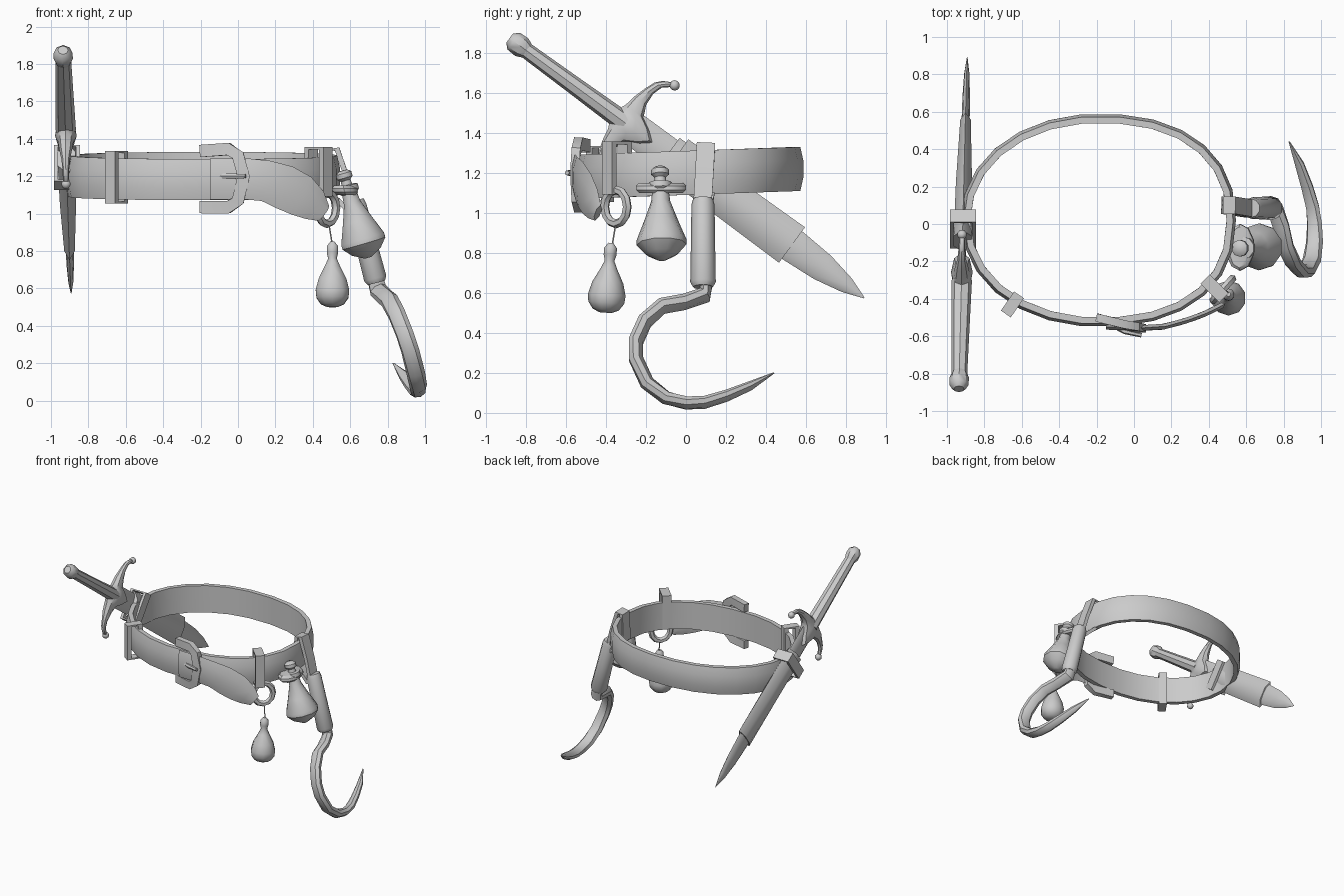
import bpy, bmesh, math
from mathutils import Vector as V

cube = bpy.data.objects.get("Cube")
if cube:
    bpy.data.objects.remove(cube, do_unlink=True)

grey = bpy.data.materials.new("plain grey")
grey.use_nodes = True
grey.diffuse_color = (0.6, 0.6, 0.6, 1)
grey.node_tree.nodes["Principled BSDF"].inputs["Base Color"].default_value = (0.6, 0.6, 0.6, 1)

X, Y, Z = V((1, 0, 0)), V((0, 1, 0)), V((0, 0, 1))
BOX = [(-1, -1), (1, -1), (1, 1), (-1, 1)]
LENS = [(0, -1), (1, -.45), (1, .45), (0, 1), (-1, .45), (-1, -.45)]


def ring(n):
    return [(math.cos(2 * math.pi * i / n), math.sin(2 * math.pi * i / n)) for i in range(n)]


def tube(name, pts, sizes, section, up, closed=False, tangent=None, angle=40):
    """Sweep a section along points; sizes are (side, up) half widths."""
    pts = [V(p) for p in pts]
    n, m = len(pts), len(section)
    if not isinstance(sizes, list):
        sizes = [sizes] * n
    bm = bmesh.new()
    rows = []
    for i, p in enumerate(pts):
        if closed:
            t = pts[(i + 1) % n] - pts[i - 1]
        else:
            t = pts[min(i + 1, n - 1)] - pts[max(i - 1, 0)]
        t = tangent or t.normalized()
        side = t.cross(up).normalized()
        top = side.cross(t).normalized()
        a, b = sizes[i]
        rows.append([bm.verts.new(p + side * u * a + top * v * b) for u, v in section])
    for i in range(n if closed else n - 1):
        r, s = rows[i], rows[(i + 1) % n]
        for j in range(m):
            k = (j + 1) % m
            bm.faces.new((r[j], r[k], s[k], s[j]))
    if not closed:
        bm.faces.new(rows[0])
        bm.faces.new(rows[-1])
    bmesh.ops.recalc_face_normals(bm, faces=bm.faces[:])
    mesh = bpy.data.meshes.new(name)
    bm.to_mesh(mesh)
    bm.free()
    obj = bpy.data.objects.new(name, mesh)
    bpy.context.collection.objects.link(obj)
    finish(obj, angle)


def finish(obj, angle=40):
    if not obj.data.materials:
        obj.data.materials.append(grey)
    bpy.ops.object.select_all(action='DESELECT')
    obj.select_set(True)
    bpy.context.view_layer.objects.active = obj
    bpy.ops.object.shade_smooth_by_angle(angle=math.radians(angle))


def ball(name, loc, r):
    bpy.ops.mesh.primitive_uv_sphere_add(segments=10, ring_count=6, radius=r, location=loc)
    bpy.context.object.name = name
    finish(bpy.context.object)


def turned(name, start, axis, profile, sides=10, squash=1):
    """Turned shape from (distance, radius) pairs along an axis."""
    start, axis = V(start), V(axis).normalized()
    tube(name, [start + axis * d for d, r in profile],
         [(r, r * squash) for d, r in profile], ring(sides), X, tangent=axis)


def belt_loop(name, centre, out, depth, height, width):
    """Flat strap wrapped round the belt, facing outward."""
    c, out = V(centre), V(out).normalized()
    pts = [c + out * depth * u + Z * height * v for u, v in BOX]
    tube(name, pts, (.018, width), BOX, out.cross(Z), closed=True)


# Belt: a rounded, slightly tilted band
def belt_point(a):
    c, s = math.cos(a), math.sin(a)
    e = 2 / 2.3 if c > 0 else 1 / 1.03
    x = -.19 + .71 * math.copysign(abs(c) ** e, c)
    y = .02 + .545 * math.copysign(abs(s) ** e, s)
    return (x, y, 1.2 + .035 * y)


tube("belt", [belt_point(2 * math.pi * i / 26) for i in range(26)], (.025, .11),
     [(-1, -1), (.4, -1), (1, -.4), (1, .4), (.4, 1), (-1, 1)], Z, closed=True, angle=60)

# Hanging belt end
tail = [(-.15, -.55, 1.185, .11), (.05, -.555, 1.185, .11), (.15, -.55, 1.175, .11),
        (.25, -.525, 1.14, .12), (.34, -.495, 1.095, .115), (.41, -.465, 1.045, .09),
        (.46, -.44, 1.0, .05)]
tube("belt_tail", [p[:3] for p in tail], [(.015, p[3]) for p in tail], LENS, Z)

# Buckle and prong
outline = [(-.2, 1.335), (-.05, 1.345), (0, 1.31), (.03, 1.2), (0, 1.07), (-.05, 1.035), (-.2, 1.035)]
tube("buckle", [(x, -.55 - .25 * x, z) for x, z in outline], (.033, .022), BOX, Y)
tube("buckle_prong", [(-.16, -.52, 1.2), (-.05, -.575, 1.2), (.04, -.595, 1.2)],
     [(.01, .012), (.014, .018), (.012, .012)], ring(6), Z)

# Straps round the belt
belt_loop("right_belt_loop", (-.65, -.43, 1.195), (-.55, -.8, 0), .045, .135, .032)
belt_loop("pouch_loop", (.43, -.345, 1.225), (.7, -.7, 0), .055, .125, .035)

# Ring, cord and pouch
ring_axis = V((.75, -.66, 0))
around = ring_axis.cross(Z).normalized()
tube("pouch_ring", [V((.475, -.35, 1.03)) + around * .075 * u + Z * .085 * v for u, v in ring(12)],
     (.023, .023), ring(6), ring_axis, closed=True)
tube("pouch_cord", [(.485, -.35, .95), (.505, -.37, .83)], (.004, .004), ring(5), X)
turned("pouch", (.505, -.375, .85), (0, -.08, -1),
       [(0, .012), (.025, .032), (.06, .032), (.09, .024), (.13, .042), (.2, .078),
        (.26, .094), (.3, .09), (.335, .065), (.35, .03)])

# Powder flask with holder and stopper
flask_axis = V((.14, .01, -.48))
turned("flask", (.56, -.13, 1.23), flask_axis,
       [(0, .025), (.015, .045), (.04, .045), (.055, .028), (.08, .03), (.085, .06), (.115, .06),
        (.13, .042), (.18, .048), (.28, .085), (.38, .125), (.405, .125), (.45, .085), (.485, .02)])
tube("flask_holder", [(.575, -.125, 1.10), (.57, -.125, 1.115), (.565, -.125, 1.135), (.562, -.125, 1.15)],
     [(.11, .055), (.125, .075), (.125, .075), (.11, .055)], ring(10), X, tangent=Z)

# Hook: hanging strap, handle and curved point
tube("hook_strap", [(.48, .1, 1.12), (.49, .1, 1.34), (.53, .1, 1.345), (.59, .09, 1.17), (.635, .08, 1.0),
                    (.61, .08, 1.0)], (.014, .046), BOX, Y, closed=True)
turned("hook_handle", (.625, .085, 1.07), (.115, 0, -.44),
       [(0, .05), (.03, .058), (.2, .06), (.43, .064), (.455, .05)])
path = [(.735, .1, .65), (.75, .095, .59), (.785, -.01, .555), (.81, -.12, .535), (.85, -.205, .46),
        (.89, -.25, .36), (.92, -.25, .27), (.95, -.195, .15), (.965, -.1, .075), (.965, 0, .05),
        (.955, .09, .052), (.925, .2, .085), (.885, .32, .135), (.83, .44, .2)]
radii = [.045, .05, .05, .05, .05, .05, .05, .05, .047, .043, .04, .036, .028, .004]
tube("hook", path, [(r * .75, r) for r in radii], ring(8), V((.3, .95, .1)).cross(V((.35, -.2, -.9))))

# Sword: built along its own slanted axis
ALONG, ACROSS = V((0, .807, -.591)), V((0, .591, .807))


def sword_point(t, p=0):
    return V((-.935 + .02 * t, -.85, 1.85)) + ALONG * t + ACROSS * p


def sword_part(name, rows, section):
    tube(name, [sword_point(t) for t, a, b in rows], [(a, b) for t, a, b in rows],
         section, ACROSS, tangent=ALONG)


sword_part("pommel", [(-.04, .028, .028), (-.015, .05, .052), (.035, .052, .055), (.07, .04, .04)], ring(8))
sword_part("grip", [(.05, .042, .04), (.35, .048, .045), (.68, .055, .052)], ring(8))
sword_part("blade", [(.7, .02, .085), (1.72, .022, .085), (1.9, .02, .072), (2.05, .014, .042),
                     (2.157, .002, .003)], ring(8))
sword_part("scabbard", [(.94, .048, .1), (1.3, .043, .105), (1.71, .028, .11)], LENS)

# Crescent guard, mirrored across the sword axis
arm = [(.04, .71, .1, .05), (.075, .68, .055, .042), (.135, .672, .036, .035), (.2, .68, .024, .022),
       (.25, .698, .022, .018), (.28, .73, .026, .016), (.3, .755, .014, .014)]
rows = [(-p, t, a, x) for p, t, a, x in reversed(arm)] + [(0, .735, .13, .058)] + arm
tube("guard", [sword_point(t, p) for p, t, a, x in rows], [(x, a) for p, t, a, x in rows],
     ring(8), ALONG, tangent=ACROSS)
for side, label in ((1, "upper"), (-1, "lower")):
    ball(label + "_guard_knob", sword_point(.765, .297 * side), .026)

# Strap that ties the scabbard to the belt
tube("scabbard_strap", [sword_point(1.02, .115 * v) + X * .058 * u for u, v in BOX], (.012, .04), BOX,
     ALONG, closed=True)
